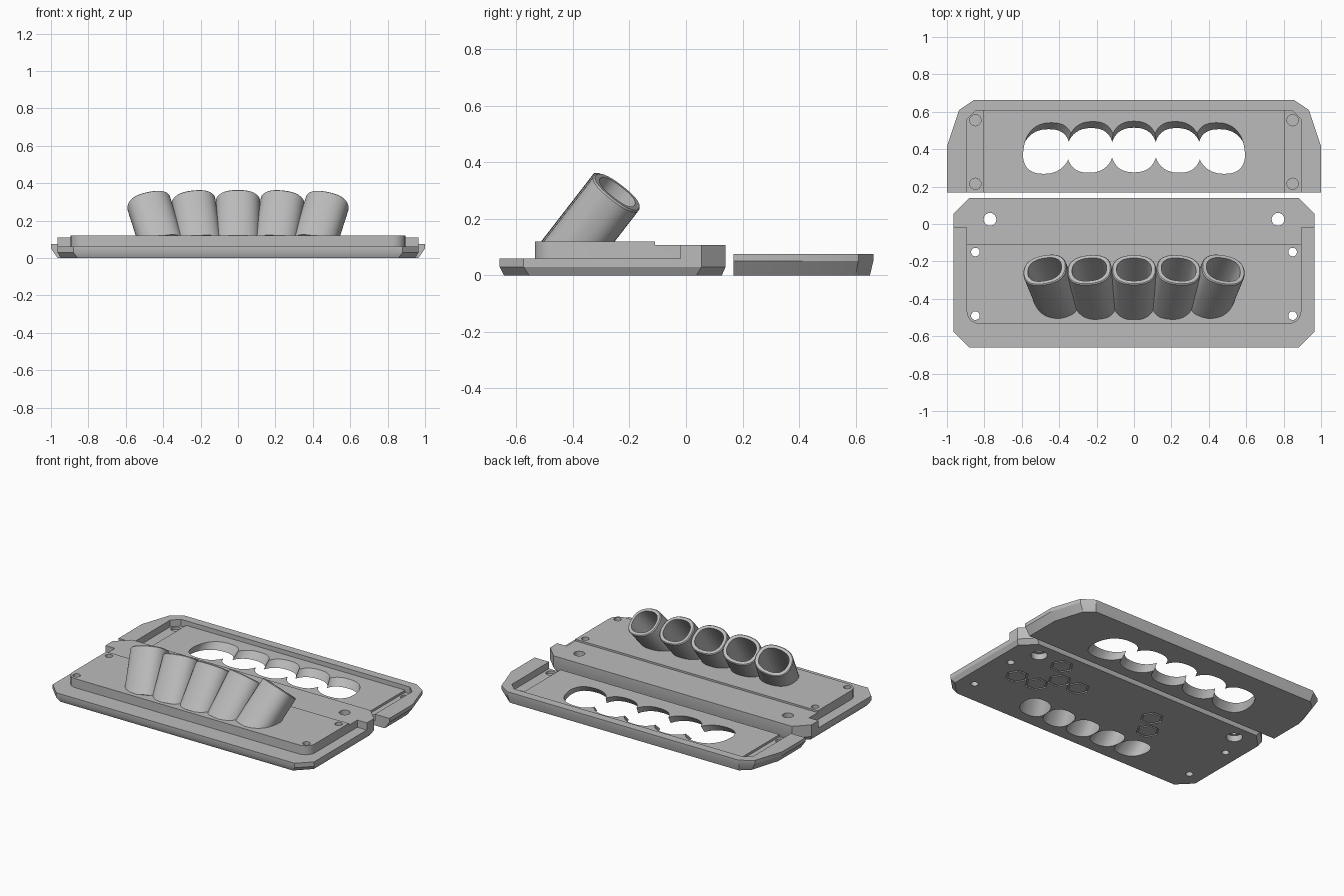
import bpy, bmesh, math
from mathutils import Vector

if "Cube" in bpy.data.objects:
    bpy.data.objects.remove(bpy.data.objects["Cube"])

grey = bpy.data.materials.new("plain grey")
grey.use_nodes = True
grey.diffuse_color = (0.5, 0.5, 0.5, 1)
grey.node_tree.nodes["Principled BSDF"].inputs["Base Color"].default_value = (0.5, 0.5, 0.5, 1)


def loft(name, rings, wrap=False):
    """Skin matching rings of points; cap the ends, or wrap round to the first ring."""
    bm = bmesh.new()
    loops = [[bm.verts.new(p) for p in ring] for ring in rings]
    pairs = list(zip(loops, loops[1:]))
    if wrap:
        pairs.append((loops[-1], loops[0]))
    else:
        bm.faces.new(loops[0])
        bm.faces.new(loops[-1])
    for a, b in pairs:
        for i in range(len(a)):
            j = (i + 1) % len(a)
            bm.faces.new((a[i], a[j], b[j], b[i]))
    bmesh.ops.recalc_face_normals(bm, faces=bm.faces)
    mesh = bpy.data.meshes.new(name)
    bm.to_mesh(mesh)
    bm.free()
    mesh.materials.append(grey)
    ob = bpy.data.objects.new(name, mesh)
    bpy.context.collection.objects.link(ob)
    return ob


def at(outline, z):
    return [(x, y, z) for x, y in outline]


def prism(outline, z0, z1):
    return loft("cutter", [at(outline, z0), at(outline, z1)])


def mirrored(half):
    """Complete a right-hand outline with its mirror image in x."""
    return half + [(-x, y) for x, y in reversed(half)]


def circle(x, y, r, n=24):
    return [(x + r * math.cos(math.tau * i / n), y + r * math.sin(math.tau * i / n)) for i in range(n)]


def combine(target, tool, operation="DIFFERENCE"):
    mod = target.modifiers.new("combine", "BOOLEAN")
    mod.operation, mod.solver, mod.object = operation, "EXACT", tool
    bpy.context.view_layer.update()
    with bpy.context.temp_override(object=target, active_object=target, selected_objects=[target]):
        bpy.ops.object.modifier_apply(modifier=mod.name)
    bpy.data.objects.remove(tool)


def oval_ring(centre, d, a, b, n=48):
    """Squarish oval of half-widths a and b, lying across direction d."""
    u = Vector((1, 0, 0))
    u = (u - d * u.dot(d)).normalized()
    v = d.cross(u)
    ring = []
    for i in range(n):
        c, s = math.cos(math.tau * i / n), math.sin(math.tau * i / n)
        r = (abs(c) ** 2.4 + abs(s) ** 2.4) ** (-1 / 2.4)
        ring.append(centre + u * (a * r * c) + v * (b * r * s))
    return ring


def axis(k, sign=1):
    """Leaning direction of tube k, fanned outwards from the middle."""
    return Vector((sign * 0.16 * k, 0.774, 1)).normalized()


def slab(w, y0, y1, c):
    """Rectangle with four cut corners."""
    return mirrored([(w - c, y0), (w, y0 + c), (w, y1 - c), (w - c, y1)])


# Base plate with chamfered underside
edge = slab(0.965, -0.66, 0.14, 0.085)
foot = slab(0.948, -0.645, 0.127, 0.09)
base = loft("base_plate", [at(foot, 0), at(edge, 0.03), at(edge, 0.12)])

# Lowered lip around the raised platform, with rounded platform corners
corner = [(0.825 + 0.07 * math.sin(t), -0.465 - 0.07 * math.cos(t))
          for t in [math.pi / 2 * (1 - i / 5) for i in range(6)]]
lip = [(1.1, -0.8), (1.1, -0.02), (0.895, -0.02)] + corner
combine(base, prism(mirrored(lip), 0.06, 0.3))
# Slightly lower rear deck
combine(base, prism(mirrored([(1.1, -0.11), (1.1, 0.3)]), 0.108, 0.3))

# Fanned row of leaning tubes
tops = []
for k in range(-2, 3):
    tops.append((k, Vector((0.239 * k, -0.243, 0.305 - 0.0025 * k * k))))
for k, top in tops:
    d = axis(k)
    tube = loft("tube", [oval_ring(top - d * 0.31, d, 0.118, 0.1),
                         oval_ring(top - d * 0.006, d, 0.118, 0.1),
                         oval_ring(top, d, 0.113, 0.095)])
    # Trim the buried end so that nothing reaches below the plate
    combine(tube, prism(slab(1.2, -1.2, 1.2, 0.1), -0.5, 0.05))
    combine(base, tube, "UNION")

# Bores through tubes and plate
for k, top in tops:
    d = axis(k)
    combine(base, loft("bore", [oval_ring(top - d * 0.55, d, 0.093, 0.077),
                                oval_ring(top + d * 0.06, d, 0.093, 0.077)]))

# Screw holes, and rear mounting holes with counterbores below
for s in (-1, 1):
    for y in (-0.15, -0.49):
        combine(base, prism(circle(s * 0.848, y, 0.023), -0.1, 0.3))
    combine(base, prism(circle(s * 0.77, 0.025, 0.034), -0.1, 0.3))
    combine(base, prism(circle(s * 0.77, 0.025, 0.05), -0.1, 0.04))

# Engraved hexagon outlines underneath
for x, y in [(0.58, 0.01), (0.71, -0.255), (0.56, -0.25), (0.48, -0.13),
             (0.335, -0.13), (-0.24, -0.12), (-0.32, -0.255)]:
    big, small = circle(x, y, 0.073, 6), circle(x, y, 0.061, 6)
    combine(base, loft("groove", [at(big, -0.02), at(big, 0.01), at(small, 0.01), at(small, -0.02)], True))

# Cover plate lying upside down behind the base
rim = mirrored([(1, 0.168), (1, 0.415), (0.935, 0.61), (0.855, 0.663)])
sole = mirrored([(0.965, 0.168), (0.965, 0.405), (0.905, 0.6), (0.845, 0.651)])
cover = loft("cover_plate", [at(sole, 0), at(rim, 0.05), at(rim, 0.075)])

# Shallow recess open to the front, with deeper side channels
combine(cover, prism(mirrored([(0.893, 0.1), (0.893, 0.56), (0.845, 0.607)]), 0.045, 0.3))
for s in (-1, 1):
    channel = [(0.808, 0.1), (0.893, 0.1), (0.893, 0.56), (0.845, 0.607), (0.808, 0.607)]
    combine(cover, prism([(s * x, y) for x, y in channel], 0.03, 0.3))
    for y in (0.215, 0.555):
        combine(cover, prism(circle(s * 0.848, y, 0.03), 0.014, 0.2))

# Scalloped opening that clears the tubes
for k in range(-2, 3):
    d = axis(k, -1)
    mid = Vector((0.231 * k, 0.413 - 0.002 * k * k, 0.045))
    combine(cover, loft("opening", [oval_ring(mid - d * 0.25, d, 0.124, 0.108),
                                    oval_ring(mid + d * 0.25, d, 0.124, 0.108)]))

# One material and smooth curves with sharp edges
for ob in (base, cover):
    ob.data.materials.clear()
    ob.data.materials.append(grey)
    for face in ob.data.polygons:
        face.material_index = 0
    bpy.ops.object.select_all(action="DESELECT")
    ob.select_set(True)
    bpy.context.view_layer.objects.active = ob
    bpy.ops.object.shade_smooth_by_angle(angle=math.radians(28))
